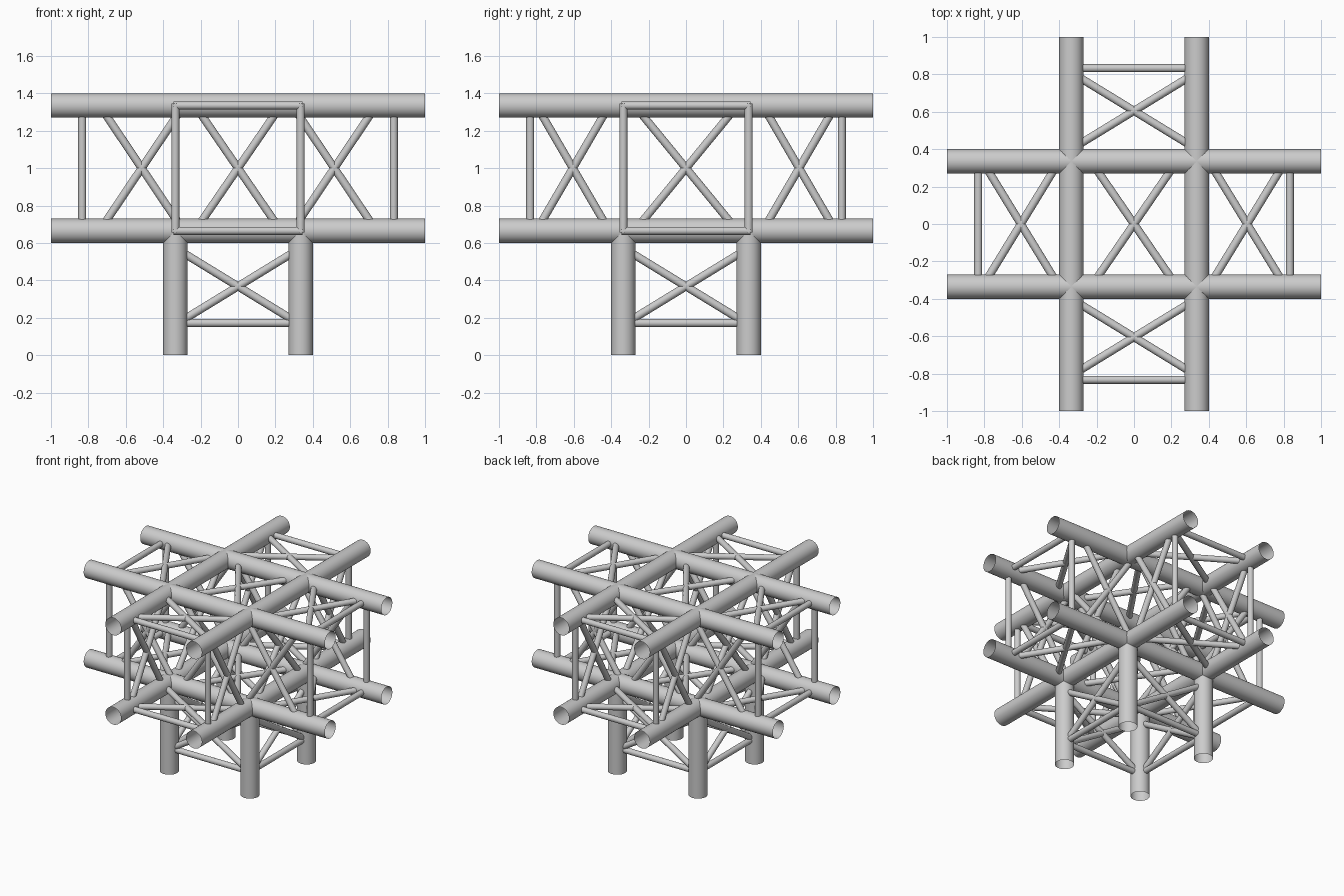
import bpy
from math import radians
from mathutils import Vector

cube = bpy.data.objects.get("Cube")
if cube:
    bpy.data.objects.remove(cube, do_unlink=True)

C = 0.335            # chord offset from the centre axis
MID = 1.0            # height of the truss centre
CHORD_R, BRACE_R = 0.065, 0.0215
END = 0.833          # position of the end struts

metal = bpy.data.materials.new("brushed_aluminium")
metal.use_nodes = True
grey = (0.6, 0.6, 0.6, 1)
metal.diffuse_color = grey
metal.node_tree.nodes["Principled BSDF"].inputs["Base Color"].default_value = grey


def tube(name, a, b, radius, sides, fill):
    """Round tube between two points, relative to the truss centre."""
    a, b = Vector(a), Vector(b)
    axis = b - a
    bpy.ops.mesh.primitive_cylinder_add(
        vertices=sides, radius=radius, depth=axis.length, end_fill_type=fill,
        location=(a + b) / 2 + Vector((0, 0, MID)),
        rotation=axis.to_track_quat('Z', 'Y').to_euler())
    obj = bpy.context.object
    obj.name = name
    obj.data.materials.append(metal)
    bpy.ops.object.shade_smooth_by_angle(angle=radians(40))


def chord(name, a, b):
    tube(name, a, b, CHORD_R, 48, 'NOTHING')


def brace(name, a, b):
    tube(name, a, b, BRACE_R, 20, 'NGON')


def point(along, p, across, q, normal, r):
    v = [0, 0, 0]
    v[along], v[across], v[normal] = p, q, r
    return v


def cross(name, along, across, normal, centre, half):
    """Pair of crossed braces on both parallel faces of the truss."""
    for side in (-C, C):
        for s in (-1, 1):
            brace(name,
                  point(along, centre - s * half, across, -C, normal, side),
                  point(along, centre + s * half, across, C, normal, side))


def end_strut(name, along, across, normal, pos):
    for side in (-C, C):
        brace(name, point(along, pos, across, -C - 0.01, normal, side),
              point(along, pos, across, C + 0.01, normal, side))


X, Y, Z = 0, 1, 2

# Main chords and legs
for s in (-C, C):
    for t in (-C, C):
        chord("cross_chord", (-1, s, t), (1, s, t))
        chord("long_chord", (s, -1, t), (s, 1, t))
        chord("leg", (s, t, -MID), (s, t, -C))

# Braces of the four horizontal arms
for d in (-1, 1):
    cross("side_arm_upright_brace", X, Z, Y, d * 0.515, 0.225)
    cross("side_arm_flat_brace", X, Y, Z, d * 0.605, 0.205)
    cross("long_arm_upright_brace", Y, Z, X, d * 0.605, 0.195)
    cross("long_arm_flat_brace", Y, X, Z, d * 0.605, 0.205)
    end_strut("side_arm_end_post", X, Z, Y, d * END)
    end_strut("side_arm_end_bar", X, Y, Z, d * END)
    end_strut("long_arm_end_post", Y, Z, X, d * END)
    end_strut("long_arm_end_bar", Y, X, Z, d * END)

# Braces of the leg section
for across, normal in ((X, Y), (Y, X)):
    cross("leg_brace", Z, across, normal, -0.632, 0.205)
    end_strut("leg_end_bar", Z, across, normal, -0.828)

# Braces of the central box
cross("centre_front_brace", X, Z, Y, 0, 0.23)
cross("centre_side_brace", Y, Z, X, 0, 0.275)
cross("centre_flat_brace", X, Y, Z, 0, 0.23)
